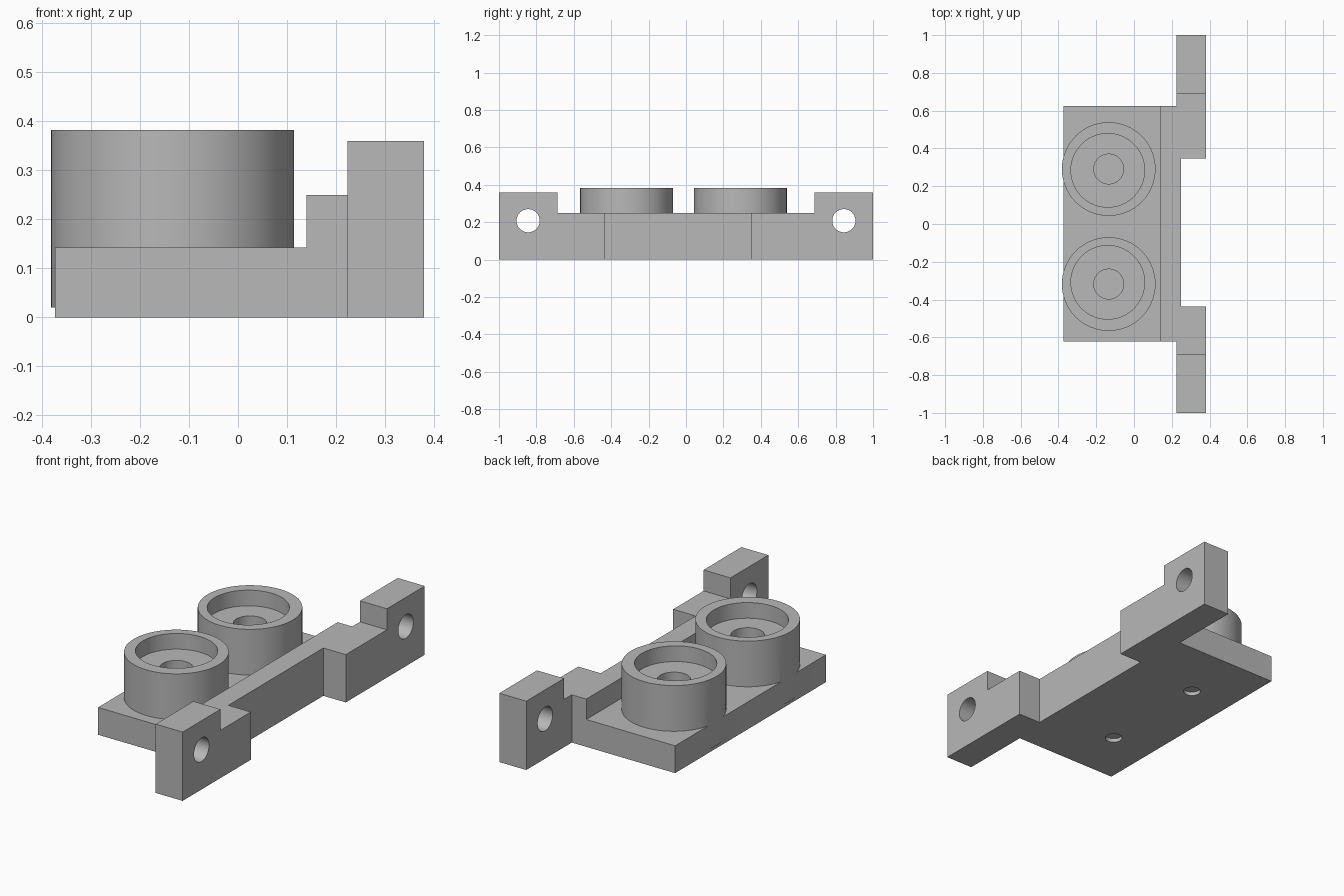
import bpy
import bmesh
import math
from mathutils import Matrix, Vector

if "Cube" in bpy.data.objects:
    bpy.data.objects.remove(bpy.data.objects["Cube"])

grey = bpy.data.materials.new("light_grey")
grey.use_nodes = True
COLOUR = (0.48, 0.48, 0.48, 1)
grey.diffuse_color = COLOUR
grey.node_tree.nodes["Principled BSDF"].inputs["Base Color"].default_value = COLOUR


def finish(name, bm):
    bmesh.ops.recalc_face_normals(bm, faces=bm.faces)
    mesh = bpy.data.meshes.new(name)
    bm.to_mesh(mesh)
    bm.free()
    mesh.materials.append(grey)
    obj = bpy.data.objects.new(name, mesh)
    bpy.context.collection.objects.link(obj)
    return obj


def extrude(name, points, depth):
    """Extrude a closed 3D outline along a vector."""
    bm = bmesh.new()
    face = bm.faces.new([bm.verts.new(p) for p in points])
    new = bmesh.ops.extrude_face_region(bm, geom=[face])["geom"]
    bmesh.ops.translate(bm, vec=Vector(depth),
                        verts=[v for v in new if isinstance(v, bmesh.types.BMVert)])
    return finish(name, bm)


def cylinder(name, radius, low, high, centre, along_x=False):
    """Cylinder spanning low..high on z (or on x), placed at centre."""
    bm = bmesh.new()
    place = Matrix.Translation(centre)
    if along_x:
        place = place @ Matrix.Rotation(math.pi / 2, 4, "Y")
    place = place @ Matrix.Translation((0, 0, (low + high) / 2))
    bmesh.ops.create_cone(bm, cap_ends=True, segments=64, radius1=radius,
                          radius2=radius, depth=high - low, matrix=place)
    return finish(name, bm)


def combine(target, tool, operation):
    mod = target.modifiers.new(operation.lower(), "BOOLEAN")
    mod.operation = operation
    mod.solver = "EXACT"
    mod.object = tool
    bpy.context.view_layer.objects.active = target
    bpy.ops.object.modifier_apply(modifier=mod.name)
    bpy.data.objects.remove(tool)


# Base plate with raised rear bar, one stepped profile
profile = [(-0.374, 0), (0.25, 0), (0.25, 0.25), (0.14, 0.25), (0.14, 0.143), (-0.374, 0.143)]
bracket = extrude("cup_bracket", [(x, -0.622, z) for x, z in profile], (0, 1.246, 0))

# Stepped mounting ears at both ends of the bar
for side, inner in ((1, 0.348), (-1, 0.437)):
    outline = [(inner, 0), (1, 0), (1, 0.36), (0.688, 0.36), (0.688, 0.25), (inner, 0.25)]
    ear = extrude("mounting_ear", [(0.224, side * y, z) for y, z in outline], (0.156, 0, 0))
    combine(bracket, ear, "UNION")

# Round cups
CUPS = ((0.291, 0.284), (-0.318, -0.309))
CUP_X = -0.134
for cup_y, recess_y in CUPS:
    combine(bracket, cylinder("cup", 0.248, 0.02, 0.382, (CUP_X, cup_y, 0)), "UNION")

# Cup recesses, centre wells and shallow holes underneath
for cup_y, recess_y in CUPS:
    for cutter in (
        cylinder("recess", 0.195, 0.3, 0.5, (-0.139, recess_y, 0)),
        cylinder("well", 0.079, 0.08, 0.4, (CUP_X, cup_y, 0)),
        cylinder("underside_hole", 0.042, -0.1, 0.02, (CUP_X, cup_y, 0)),
    ):
        combine(bracket, cutter, "DIFFERENCE")

# Screw holes through the ears
for side in (1, -1):
    hole = cylinder("screw_hole", 0.062, -0.2, 0.2, (0.3, side * 0.844, 0.208), True)
    combine(bracket, hole, "DIFFERENCE")

# Smooth round walls, keep edges crisp
bpy.ops.object.select_all(action="DESELECT")
bracket.select_set(True)
bpy.context.view_layer.objects.active = bracket
bpy.ops.object.shade_smooth_by_angle(angle=math.radians(30))
